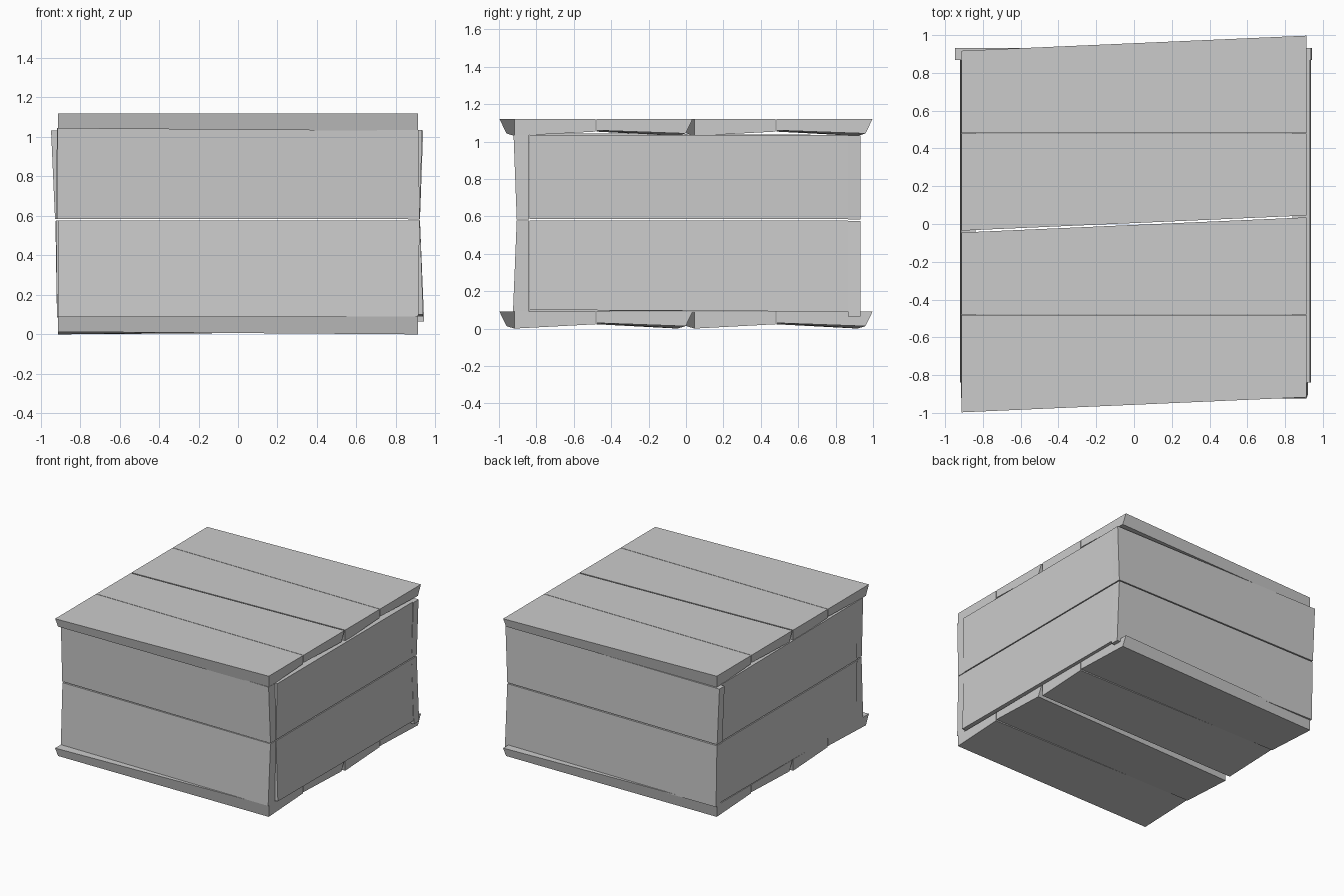
import bpy, bmesh

if "Cube" in bpy.data.objects:
    bpy.data.objects.remove(bpy.data.objects["Cube"])


def hexa(name, ring_a, ring_b):
    """Solid plank from two matching four-corner rings."""
    bm = bmesh.new()
    a = [bm.verts.new(p) for p in ring_a]
    b = [bm.verts.new(p) for p in ring_b]
    bm.faces.new(a)
    bm.faces.new(b)
    for i in range(4):
        j = (i + 1) % 4
        bm.faces.new((a[i], a[j], b[j], b[i]))
    bmesh.ops.recalc_face_normals(bm, faces=bm.faces)
    me = bpy.data.meshes.new(name)
    bm.to_mesh(me)
    bm.free()
    ob = bpy.data.objects.new(name, me)
    bpy.context.collection.objects.link(ob)
    return ob


# Lid and floor: one crooked board, repeated and turned half round
def board(name, turn, dy, z):
    s = -1 if turn else 1
    left = [(-0.913, -0.997, 0), (-0.913, -0.483, 0),
            (-0.913, -0.483, -0.06), (-0.913, -0.96, -0.077)]
    right = [(0.913, -0.917, 0), (0.913, -0.483, 0),
             (0.913, -0.483, -0.067), (0.913, -0.917, -0.09)]

    def place(ring):
        return [(s * x, s * y + dy, z + h) for x, y, h in ring]
    hexa(name, place(left), place(right))


for part, z in (("floor", 0.09), ("lid", 1.12)):
    for i, (turn, dy) in enumerate(((0, 0), (1, -0.962), (0, 0.962), (1, 0))):
        board(f"{part}_board_{i + 1}", turn, dy, z)


# Walls: outline along the wall (u, z), inner depth, outer depth at foot and head
def wall(name, axis, outline, inner, foot, head):
    def ring(depths):
        pts = []
        for (u, z), d in zip(outline, depths):
            pts.append((u, d, z) if axis == "x" else (d, u, z))
        return pts
    hexa(name, ring([inner] * 4), ring([foot, foot, head, head]))


wall("front_lower_plank", "x",
     [(-0.913, 0.09), (0.913, 0.09), (0.92, 0.578), (-0.913, 0.576)],
     -0.84, -0.925, -0.905)
wall("front_upper_plank", "x",
     [(-0.915, 0.585), (0.92, 0.583), (0.915, 1.035), (-0.915, 1.045)],
     -0.84, -0.905, -0.922)
wall("back_lower_plank", "x",
     [(-0.917, 0.085), (0.943, 0.065), (0.922, 0.576), (-0.925, 0.575)],
     0.867, 0.932, 0.932)
wall("back_upper_plank", "x",
     [(-0.927, 0.584), (0.922, 0.584), (0.938, 1.032), (-0.947, 1.032)],
     0.867, 0.932, 0.932)
wall("right_lower_plank", "y",
     [(-0.838, 0.1), (0.867, 0.09), (0.867, 0.577), (-0.838, 0.577)],
     0.84, 0.938, 0.922)
wall("right_upper_plank", "y",
     [(-0.838, 0.585), (0.867, 0.585), (0.867, 1.035), (-0.838, 1.035)],
     0.84, 0.922, 0.932)
wall("left_lower_plank", "y",
     [(-0.838, 0.09), (0.867, 0.1), (0.867, 0.577), (-0.838, 0.577)],
     -0.84, -0.917, -0.922)
wall("left_upper_plank", "y",
     [(-0.838, 0.585), (0.867, 0.585), (0.867, 1.035), (-0.838, 1.045)],
     -0.84, -0.922, -0.917)
